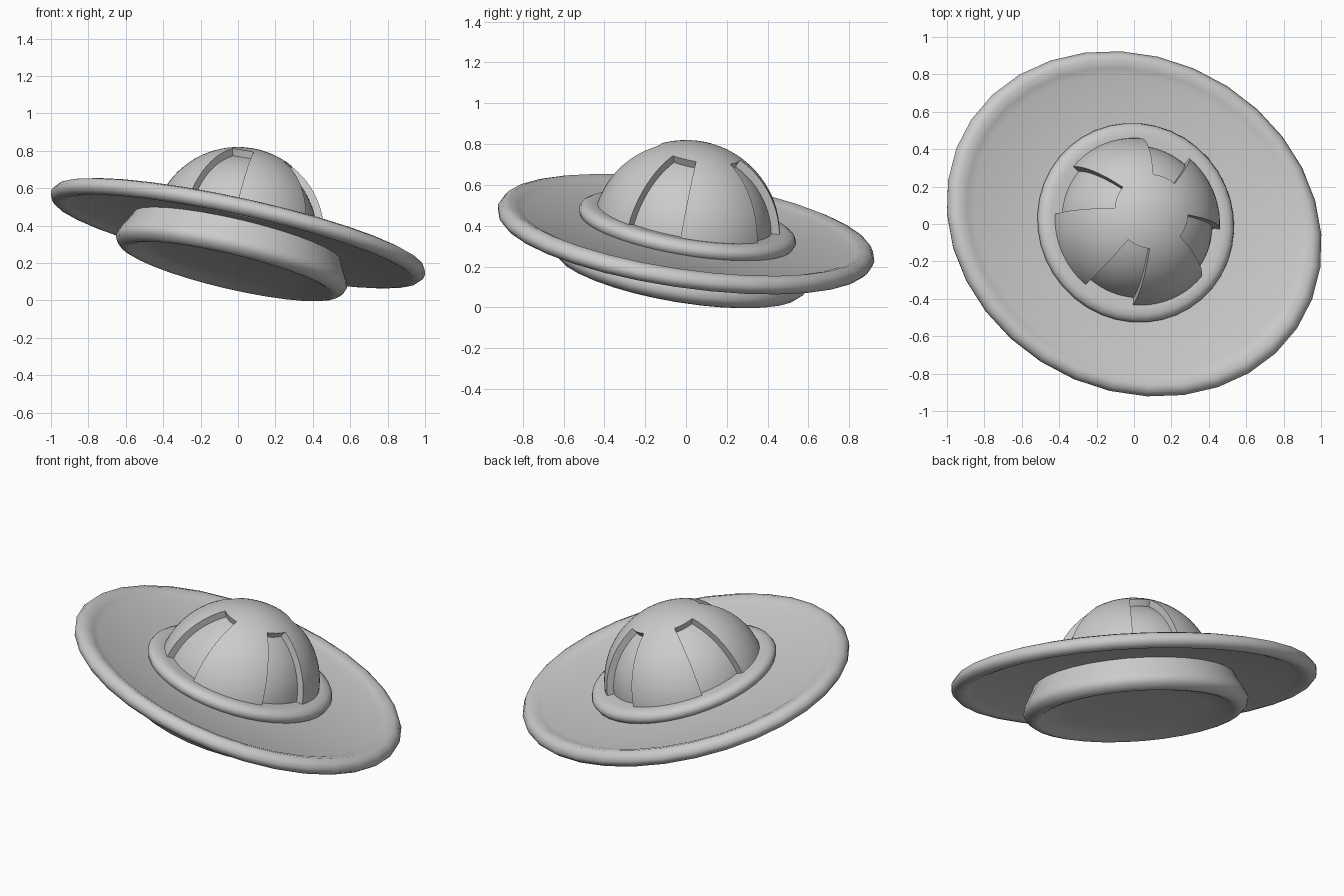
import bpy, bmesh
from math import sin, cos, pi, radians
from mathutils import Vector, Matrix

if "Cube" in bpy.data.objects:
    bpy.data.objects.remove(bpy.data.objects["Cube"])

# Common tilt of the whole craft
up = Vector((0.235, 0.168, 1)).normalized()
TILT = (Matrix.Translation((0, 0, 0.36))
        @ Vector((0, 0, 1)).rotation_difference(up).to_matrix().to_4x4()
        @ Matrix.Rotation(radians(-22), 4, 'Z'))


def finish(bm, name):
    bmesh.ops.remove_doubles(bm, verts=bm.verts, dist=1e-5)
    bmesh.ops.recalc_face_normals(bm, faces=bm.faces)
    me = bpy.data.meshes.new(name)
    bm.to_mesh(me)
    bm.free()
    ob = bpy.data.objects.new(name, me)
    bpy.context.collection.objects.link(ob)
    ob.matrix_world = TILT
    return ob


def smooth(ob, angle=35):
    bpy.ops.object.select_all(action='DESELECT')
    ob.select_set(True)
    bpy.context.view_layer.objects.active = ob
    bpy.ops.object.shade_smooth_by_angle(angle=radians(angle))


def sweep(bm, profile, steps, start=0.0, angle=2 * pi, sx=1.0, sy=1.0, loop=False):
    """Revolve an (r, z) profile; partial sweeps get end caps."""
    full = angle > 6.28
    rows = []
    for i in range(steps if full else steps + 1):
        t = start + angle * i / steps
        rows.append([bm.verts.new((r * cos(t) * sx, r * sin(t) * sy, z)) for r, z in profile])
    n = len(profile)
    for i in range(steps):
        a, b = rows[i], rows[(i + 1) % len(rows)]
        for j in range(n if loop else n - 1):
            k = (j + 1) % n
            bm.faces.new((a[j], b[j], b[k], a[k]))
    if not full:
        bm.faces.new(rows[0])
        bm.faces.new(rows[-1][::-1])


def lathe(name, profile, steps=32, **kw):
    bm = bmesh.new()
    sweep(bm, profile, steps, **kw)
    return finish(bm, name)


# Oval saucer disc with a rolled rim
disc = lathe("saucer_disc", [
    (0.3, 0.015), (0.86, 0.015), (0.90, 0.032), (0.945, 0.046), (0.98, 0.035),
    (1.0, 0.005), (0.995, -0.02), (0.975, -0.04), (0.945, -0.046), (0.91, -0.035),
    (0.87, -0.02), (0.3, -0.02)], sx=1.045, sy=0.915, loop=True)
smooth(disc, 50)

# Collar around the dome
collar = lathe("dome_collar", [
    (0.40, 0.0), (0.40, 0.075), (0.47, 0.082), (0.505, 0.08), (0.53, 0.065),
    (0.54, 0.042), (0.53, 0.018), (0.51, 0.0)], steps=40, loop=True)
smooth(collar, 50)

# Flared base below, with a dished underside
base = lathe("lower_base", [
    (0.565, -0.005), (0.58, -0.045), (0.625, -0.125), (0.635, -0.155), (0.625, -0.182),
    (0.60, -0.205), (0.575, -0.213), (0.55, -0.207), (0.51, -0.185), (0.4, -0.172),
    (0.2, -0.165), (0.001, -0.162)], steps=32)
smooth(base, 50)

# Dome
R = 0.46
arc = [(R * sin(t), R * cos(t)) for t in (radians(88) * i / 20 for i in range(21))]
arc[0] = (0, R)
dome = lathe("dome", arc + [(0, arc[-1][1])], steps=64)

# Four wedge-shaped window recesses cut into the dome
bm = bmesh.new()
polar = [radians(26 + (86.5 - 26) * i / 12) for i in range(13)]
inner = [(0.42 * sin(t), 0.42 * cos(t)) for t in polar]
outer = [(0.52 * sin(t), 0.52 * cos(t)) for t in reversed(polar)]
for q in range(4):
    sweep(bm, inner + outer, 8, start=q * pi / 2 - radians(18), angle=radians(36), loop=True)
cutter = finish(bm, "window_cutter")
cutter.hide_render = True

mod = dome.modifiers.new("windows", 'BOOLEAN')
mod.operation = 'DIFFERENCE'
mod.solver = 'EXACT'
mod.object = cutter
bpy.context.view_layer.objects.active = dome
dome.select_set(True)
bpy.ops.object.modifier_apply(modifier=mod.name)
bpy.data.objects.remove(cutter)
smooth(dome, 30)
